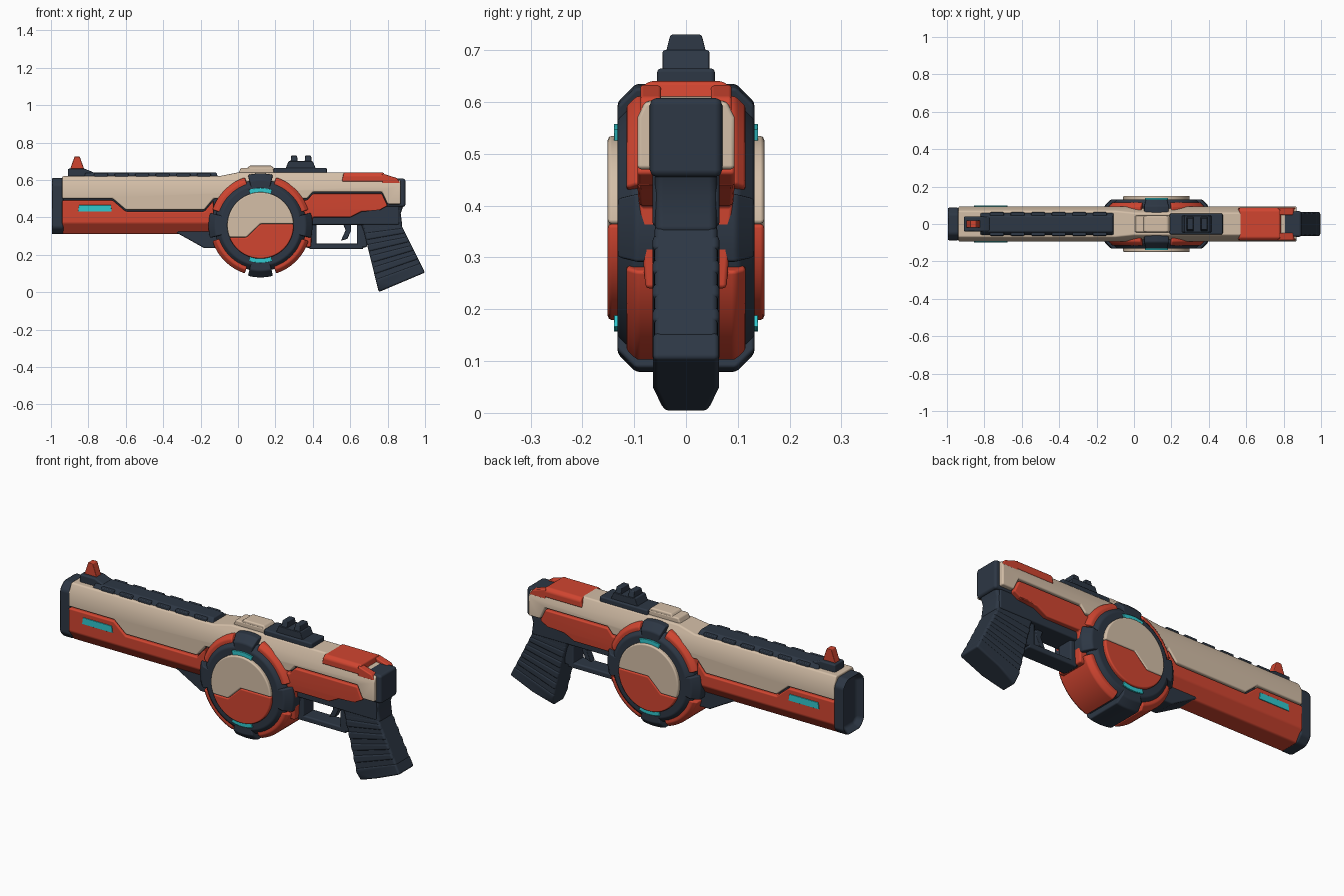
import bpy, bmesh
from math import radians, cos, sin
from mathutils import Vector

if "Cube" in bpy.data.objects:
    bpy.data.objects.remove(bpy.data.objects["Cube"], do_unlink=True)


def material(name, *rgb):
    mat = bpy.data.materials.new(name)
    mat.use_nodes = True
    mat.diffuse_color = (*rgb, 1)
    mat.node_tree.nodes["Principled BSDF"].inputs["Base Color"].default_value = (*rgb, 1)
    return mat


DARK = material("dark navy", .026, .038, .058)
RED = material("orange red", .64, .06, .03)
BEIGE = material("warm beige", .66, .52, .39)
TEAL = material("teal glow", .03, .58, .62)

# Shared measures: body ends, heights, half width, and the drum axis
FRONT, REAR, BELLY, TOP = -.94, .87, .31, .64
SEAM_HIGH, SEAM_LOW, GAP = .5, .44, .008
FACE = .094
DRUM_X, DRUM_Z = .12, .357
SIDES = (-1, 1)


def finish(name, bm, mat, bevel):
    bmesh.ops.recalc_face_normals(bm, faces=bm.faces)
    for face in bm.faces:
        face.smooth = True
    mesh = bpy.data.meshes.new(name)
    bm.to_mesh(mesh)
    bm.free()
    mesh.materials.append(mat)
    ob = bpy.data.objects.new(name, mesh)
    bpy.context.scene.collection.objects.link(ob)
    mod = ob.modifiers.new("soft edges", "BEVEL")
    mod.width, mod.segments, mod.harden_normals = bevel, 2, True


def half_width(section, height):
    low, width = section[0]
    if height <= low:
        return width
    for high, next_width in section[1:]:
        if height <= high:
            return width + (next_width - width) * (height - low) / (high - low)
        low, width = high, next_width
    return width


def chamfered(bottom, top, half, cut):
    """Half widths by height for a section with cut corners."""
    return [(bottom, half - cut), (bottom + cut, half), (top - cut, half), (top, half - cut)]


def prism(name, outline, section, mat, bevel=.008, y=0, bore=False):
    """Side outline (x, z) pulled across y; section gives half width by height."""
    if not isinstance(section, list):
        section = [(0, section)]
    bm = bmesh.new()
    face = bm.faces.new([bm.verts.new((x, -1, z)) for x, z in outline])
    for item in bmesh.ops.extrude_face_region(bm, geom=[face])["geom"]:
        if isinstance(item, bmesh.types.BMVert):
            item.co.y = 1
    for height, width in section[1:-1]:
        bmesh.ops.bisect_plane(bm, geom=bm.verts[:] + bm.edges[:] + bm.faces[:],
                               plane_co=(0, 0, height), plane_no=(0, 0, 1))
    for vert in bm.verts:
        vert.co.y = y + vert.co.y * half_width(section, vert.co.z)
    bmesh.ops.recalc_face_normals(bm, faces=bm.faces)
    if bore:
        front = [face for face in bm.faces if face.normal.x < -.9]
        bmesh.ops.inset_region(bm, faces=front, thickness=.03)
        for vert in {vert for face in front for vert in face.verts}:
            vert.co.x += .04
    finish(name, bm, mat, bevel)


def box(name, left, right, bottom, top, section, mat, bevel=.008, y=0, lean=0, bore=False):
    """Block whose ends lean inward toward the top."""
    outline = [(left, bottom), (right, bottom), (right - lean, top), (left + lean, top)]
    prism(name, outline, section, mat, bevel, y, bore)


def spin(name, inner, outer, half, cut, start, end, mat, bevel=.007):
    """Band with chamfered rims swept round the drum axis."""
    profile = [(inner, -half), (outer - cut, -half), (outer, cut - half),
               (outer, half - cut), (outer - cut, half), (inner, half)]
    steps = max(6, (end - start) // 6)
    full = end - start == 360
    bm = bmesh.new()
    rings = []
    for i in range(steps if full else steps + 1):
        angle = radians(start + (end - start) * i / steps)
        rings.append([bm.verts.new((DRUM_X + r * cos(angle), y, DRUM_Z + r * sin(angle)))
                      for r, y in profile])
    if full:
        rings.append(rings[0])
    else:
        bm.faces.new(rings[0])
        bm.faces.new(rings[-1])
    for ring, following in zip(rings, rings[1:]):
        for j in range(len(profile)):
            bm.faces.new([ring[j - 1], ring[j], following[j], following[j - 1]])
    finish(name, bm, mat, bevel)


def lowered(line):
    return [(x, z - GAP) for x, z in reversed(line)]


# Main body: beige shell above the stepped seams, red shells below them
seam = [(FRONT, SEAM_HIGH), (-.67, SEAM_HIGH), (-.6, SEAM_LOW), (-.18, SEAM_LOW), (-.13, SEAM_HIGH)]
rear_seam = [(.37, SEAM_HIGH), (.4, .535), (.77, .535), (.8, .47)]
spine = [(REAR, .47), (REAR, .6), (.56, TOP), (0, TOP), (-.1, .62), (FRONT, .62)]
box("inner_frame", FRONT, REAR - GAP, .36, .59, .065, DARK)
prism("upper_shell", seam + rear_seam + spine, [(SEAM_LOW, FACE), (.57, FACE), (TOP, .06)], BEIGE)
prism("lower_shell", [(FRONT, BELLY), (-.13, BELLY)] + lowered(seam),
      [(BELLY, .05), (.37, FACE), (SEAM_HIGH, FACE)], RED)
prism("rear_shell", [(.3, .24), (.39, .24), (.4, .4), (.6, .4), (.66, .43), (.76, .44)]
      + lowered(rear_seam) + [(.3, .49)], [(.2, .075), (SEAM_LOW, FACE), (SEAM_HIGH, FACE)], RED)
prism("under_bracket", [(-.35, .33), (-.18, .235), (0, .235), (0, .36)], .06, DARK)

# Muzzle with a recessed bore
box("muzzle", -1, FRONT + GAP, BELLY, .61, chamfered(BELLY, .61, .087, .035), DARK, .012, bore=True)

# Top rail and its grip pads
box("top_rail", -.83, -.1, .59, TOP, [(.59, .068), (.615, .062), (TOP, .04)], DARK, .006, lean=.015)
for i in range(6):
    for side in SIDES:
        left = -.77 + i * .11
        box("rail_pad", left, left + .075, .613, .635, .012, DARK, .005, side * .051)

# Sights and top pieces
prism("front_sight_base", [(-.91, .6), (-.77, .6), (-.77, TOP), (-.82, .66), (-.91, .66)], .04, DARK)
box("front_sight_post", -.9, -.82, .65, .725, .02, RED, .004, lean=.026)
box("top_bump", 0, .2, .63, .665, .045, BEIGE, lean=.015)
box("top_bump_ridge", .04, .2, .65, .677, .043, BEIGE, lean=.02)
box("rear_sight_base", .19, .475, .63, .665, .056, DARK)
box("rear_sight_block", .25, .42, .65, .7, .045, DARK, .004, lean=.02)
for left in (.28, .355):
    box("rear_sight_tooth", left, left + .04, .68, .73, [(.68, .043), (.73, .03)], DARK, .004, lean=.004)
box("rear_cover", .555, .79, .59, TOP, chamfered(.56, TOP, .088, .015), RED, lean=.01)
for side in SIDES:
    prism("cover_ear", [(.77, .58), (REAR, .58), (.85, .61), (.77, .635)], .02, RED, .006, side * .068)
box("rear_cap", .77, .895, .455, .608, .07, DARK, .014)

# Drum: dark ring, red rim arcs, four dark clamps and two lights
spin("drum_ring", .05, .245, .132, .03, 0, 360, DARK)
for middle in range(0, 360, 90):
    spin("rim_clamp", .2, .278, .132, .035, middle - 14, middle + 14, DARK)
    spin("rim_arc", .2, .27, .115, .02, middle + 18, middle + 72, RED)
for middle in (90, 270):
    spin("drum_light", .17, .2, .139, 0, middle - 18, middle + 18, TEAL, .002)


def face_arc(start, end, steps=24, radius=.178):
    angles = [radians(start + (end - start) * i / steps) for i in range(steps + 1)]
    return [(DRUM_X + radius * cos(a), DRUM_Z + radius * sin(a)) for a in angles]


# Two-tone drum faces, split along a stepped line
split = [(DRUM_X - .075, DRUM_Z - .064), (DRUM_X, DRUM_Z + GAP)]
prism("drum_face_upper", face_arc(2.5, 201) + split, .151, BEIGE)
prism("drum_face_lower", face_arc(201, 362.5) + split[::-1], .151, RED)

# Side lights
for side in SIDES:
    box("side_light", -.855, -.675, .43, .465, .004, TEAL, .001, side * FACE, lean=.005)

# Trigger guard bars and trigger
box("guard_front", .37, .42, .235, .41, .045, DARK)
box("guard_bottom", .38, .67, .23, .26, .045, DARK)
box("guard_back", .635, .69, .24, .41, .045, DARK)
prism("trigger", [(.55, .4), (.6, .4), (.605, .33), (.585, .285), (.55, .275), (.575, .33)], .018, DARK, .004)

# Grip laid out between its front and back edges
front_top, front_low = Vector((.668, .345)), Vector((.733, .08))
back_top, back_low = Vector((.87, .365)), Vector((.97, .165))


def grip_slab(name, start, end, section, bevel):
    corners = [front_top.lerp(front_low, start), front_top.lerp(front_low, end),
               back_top.lerp(back_low, end), back_top.lerp(back_low, start)]
    prism(name, [tuple(corner) for corner in corners], section, DARK, bevel)


prism("grip_neck", [(.8, .5), (.68, SEAM_LOW), (.64, .41), tuple(front_top.lerp(front_low, .1)),
                    tuple(back_top.lerp(back_low, .1)), (REAR, .42), (.89, .48)], .06, DARK, .016)
grip_slab("grip_core", 0, 1.1, .061, .012)
for i in range(4):
    start = .1 + i * .23
    grip_slab("grip_band", start, start + .16, .065, .012)
grip_slab("grip_cap", 1.04, 1.3, [(0, .04), (.05, .064), (.2, .064)], .01)
